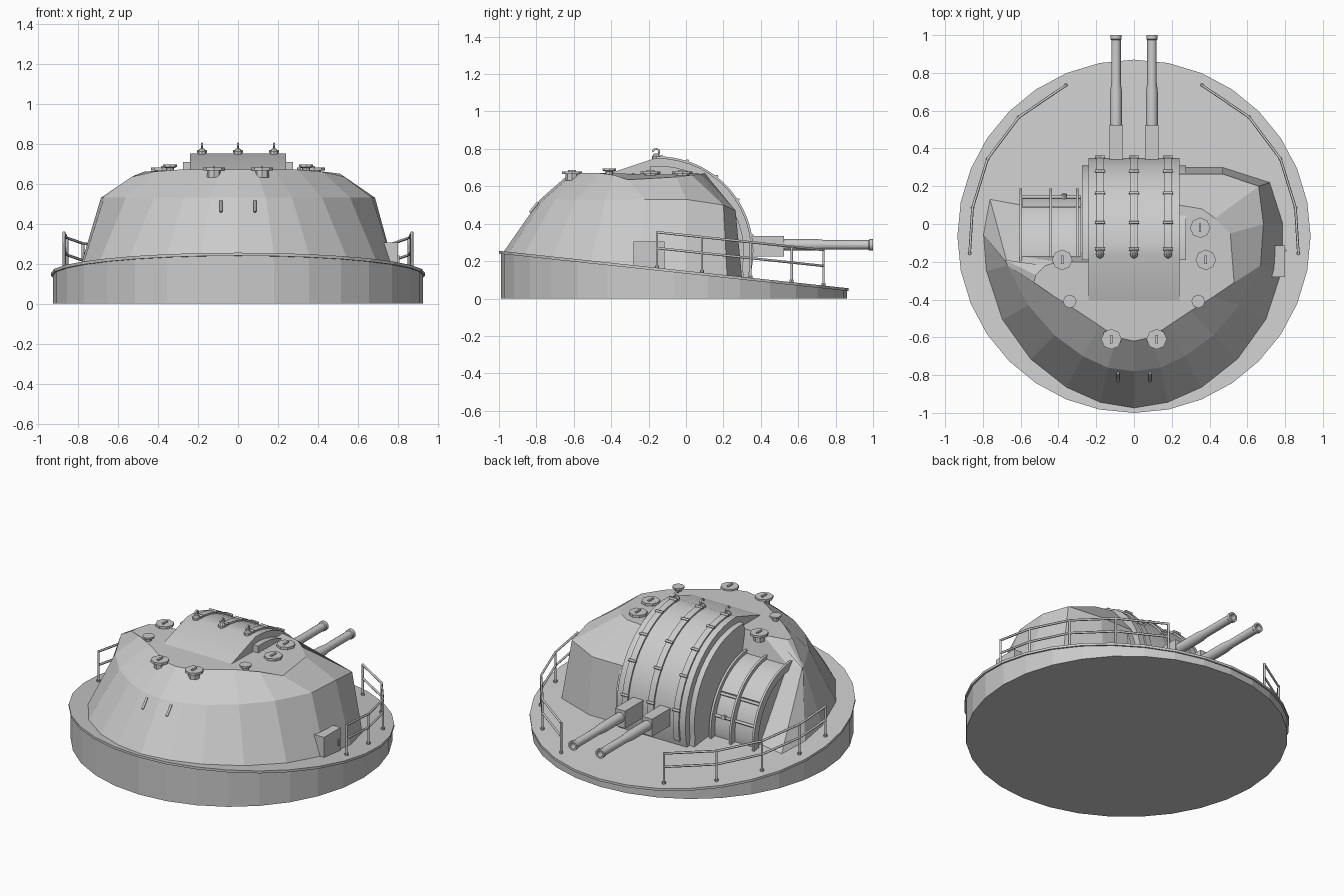
import bpy, bmesh, math
from mathutils import Vector

if "Cube" in bpy.data.objects:
    bpy.data.objects.remove(bpy.data.objects["Cube"])

CY = -0.065                       # centre of the round base


def deck(y):                      # height of the sloping deck
    return 0.255 - 0.107 * (y + 1)


def mesh(name, verts, faces, smooth=None):
    me = bpy.data.meshes.new(name)
    me.from_pydata(verts, [], faces)
    bm = bmesh.new()
    bm.from_mesh(me)
    bmesh.ops.recalc_face_normals(bm, faces=bm.faces)
    bm.to_mesh(me)
    bm.free()
    ob = bpy.data.objects.new(name, me)
    bpy.context.collection.objects.link(ob)
    if smooth:
        bpy.ops.object.select_all(action='DESELECT')
        ob.select_set(True)
        bpy.context.view_layer.objects.active = ob
        bpy.ops.object.shade_smooth_by_angle(angle=math.radians(smooth))
    return ob


def loft(name, rings, smooth=None):
    n = len(rings[0])
    faces = [tuple(range(n)), tuple(range((len(rings) - 1) * n, len(rings) * n))]
    for r in range(len(rings) - 1):
        for i in range(n):
            j = (i + 1) % n
            faces.append((r * n + i, r * n + j, r * n + n + j, r * n + n + i))
    return mesh(name, [p for ring in rings for p in ring], faces, smooth)


def box(name, x0, x1, y0, y1, z0, z1):
    return loft(name, [[(x0, y0, z), (x1, y0, z), (x1, y1, z), (x0, y1, z)] for z in (z0, z1)])


def prism_x(name, x0, x1, profile, smooth=None):
    return loft(name, [[(x, y, z) for y, z in profile] for x in (x0, x1)], smooth)


def arc(cy, cz, r, a0, a1, n=16):
    angs = [math.radians(a0 + (a1 - a0) * i / n) for i in range(n + 1)]
    return [(cy + r * math.cos(a), cz + r * math.sin(a)) for a in angs]


def band(name, x0, x1, c, r0, r1, a0, a1):
    prism_x(name, x0, x1, arc(*c, r1, a0, a1) + arc(*c, r0, a1, a0), 30)


def lathe(name, origin, axis, profile, n, smooth=None):
    rot = Vector((0, 0, 1)).rotation_difference(Vector(axis))
    rings = []
    for r, h in profile:
        rings.append([Vector(origin) + rot @ Vector((r * math.cos(2 * math.pi * i / n),
                      r * math.sin(2 * math.pi * i / n), h)) for i in range(n)])
    return loft(name, rings, smooth)


def tube(name, pts, r):
    cu = bpy.data.curves.new(name, 'CURVE')
    cu.dimensions = '3D'
    cu.bevel_depth, cu.bevel_resolution, cu.use_fill_caps = r, 1, True
    sp = cu.splines.new('POLY')
    sp.points.add(len(pts) - 1)
    for p, q in zip(sp.points, pts):
        p.co = (*q, 1)
    ob = bpy.data.objects.new(name, cu)
    bpy.context.collection.objects.link(ob)


# Round base with a sloping top and a thin rim plate
def disc(r, dz):
    pts = [(r * math.sin(math.pi * i / 16), CY + r * math.cos(math.pi * i / 16)) for i in range(32)]
    return [(x, y, 0 if dz is None else deck(y) + dz) for x, y in pts]


loft("base_drum", [disc(0.925, None), disc(0.925, -0.012)])
loft("base_rim", [disc(0.935, -0.015), disc(0.935, 0)])

# Faceted armoured shell: right half, then left half with a recess
low = [(0, -.98), (.18, -.95), (.36, -.87), (.55, -.72), (.70, -.51), (.785, -.25)]
mid = [(0, -.78), (.14, -.76), (.27, -.70), (.42, -.59), (.56, -.43), (.67, -.22)]
top = [(0, -.62, .67), (.09, -.6, .67), (.18, -.54, .67), (.30, -.46, .67), (.42, -.385, .66), (.53, -.31, .635)]
low_r = [(.79, 0), (.72, .22), (.47, .30), (.24, .30)]
low_l = [(-.80, -.05), (-.765, .14), (-.6, .11), (-.24, .11)]
mid_r = [(.685, 0, .53), (.66, .2, .5), (.47, .265, .47), (.24, .265, .47)]
mid_l = [(-.685, -.19, .53), (-.67, -.21, .53), (-.6, -.17, .53), (-.24, -.17, .53)]
top_r = [(.51, -.05, .65), (.43, .03, .66), (.36, .08, .665), (.24, .1, .67)]
top_l = [(-.52, -.27, .64), (-.47, -.22, .66), (-.4, -.2, .665), (-.24, -.2, .67)]
lowz = lambda pts: [(x, y, deck(y) - .01) for x, y in pts]
midz = [(x, y, .53) for x, y in mid]


def ring(half, right, left):
    flip = [(-p[0],) + tuple(p[1:]) for p in half[1:]]
    return half + right + (flip + left)[::-1]


loft("armour_shell", [ring(lowz(low), lowz(low_r), lowz(low_l)),
                      ring(midz, mid_r, mid_l), ring(top, top_r, top_l)])

# Curved central gun hood, side flanges and straps
C = (-0.15, 0.25)
prism_x("gun_hood", -.24, .24, [(-.45, .655), (-.45, .1), (.33, .1)] + arc(*C, .5, -10, 92, 14), 30)
for s in (-1, 1):
    prism_x("hood_flange", s * .24, s * .275, [(-.2, .1), (.31, .1)] + arc(*C, .46, -10, 95, 14), 30)
for x in (-.18, 0, .18):
    band("hood_strap", x - .02, x + .02, C, .49, .51, -12, 92)
    for a in (10, 33, 52, 72, 88):
        c, s = math.cos(math.radians(a)), math.sin(math.radians(a))
        y, z = C[0] + .512 * c, C[1] + .512 * s
        tube("strap_rung", [(x - .026, y, z), (x + .026, y, z)], .008)
    lathe("hook_foot", (x, -.16, .745), (0, 0, 1), [(.022, 0), (.022, .015), (.01, .03)], 8)
    tube("lifting_hook", [(x, -.16, .76), (x, -.145, .775), (x, -.143, .79), (x, -.155, .8),
                          (x, -.17, .797), (x, -.18, .785)], .006)

# Twin guns
for x in (-.095, .095):
    box("gun_sleeve", x - .036, x + .036, .28, .525, .225, .335)
    lathe("gun_barrel", (x, .5, .287), (0, 1, 0),
          [(.031, 0), (.031, .2), (.025, .25), (.025, .475), (.03, .48), (.03, .5),
           (.019, .5), (.019, .43)], 16, 30)

# Side sighting drum with ribs and shutter
D = (-0.2, 0.17)
prism_x("sight_drum", -.59, -.28, [(-.2, .1), (.14, .1)] + arc(*D, .35, -8, 95, 14), 30)
for x in (-.6, -.44, -.3):
    band("drum_rib", x - .007, x + .007, D, .34, .388, -8, 92)
band("drum_hood", -.6, -.28, D, .34, .365, 38, 94)
for a in (15, 36):
    y, z = [D[i] + .355 * f(math.radians(a)) for i, f in enumerate((math.cos, math.sin))]
    tube("shutter_bar", [(-.6, y, z), (-.28, y, z)], .009)
lathe("shutter_knob", (-.37, .12, .26), (0, 1, .2), [(.014, 0), (.014, .04)], 8)

# Roof hatches and vents
for x, y in ((-.12, -.61), (.12, -.61), (-.38, -.19), (.38, -.19), (.35, -.02)):
    lathe("roof_hatch", (x, y, .63), (0, 0, 1), [(.035, 0), (.035, .035), (.054, .035), (.054, .05)], 8)
    box("hatch_handle", x - .006, x + .006, y - .022, y + .022, .675, .688)
for x in (-.34, .34):
    lathe("roof_vent", (x, -.41, .65), (0, 0, 1), [(.02, 0), (.02, .028), (.036, .034), (.036, .045)], 8)

# Side door, door handle and rear slits
prism_x("side_door", .73, .8, [(-.28, .165), (-.28, .305), (-.115, .305), (-.115, .15)])
box("door_handle", .795, .807, -.145, -.135, .2, .24)
for x in (-.085, .085):
    tube("rear_slit", [(x, -.835, .46), (x, -.79, .515)], .008)

# Deck railings, both sides
path = [(.36, .735), (.61, .565), (.775, .345), (.855, .085), (.87, -.155)]
for s in (-1, 1):
    for h in (.19, .105):
        tube("hand_rail", [(s * x, y, deck(y) + h) for x, y in path], .007)
    for x, y in path:
        tube("rail_post", [(s * x, y, deck(y) - .01), (s * x, y, deck(y) + .195)], .007)
        lathe("post_foot", (s * x, y, deck(y) - .005), (0, 0, 1), [(.011, 0), (.011, .018)], 8)
